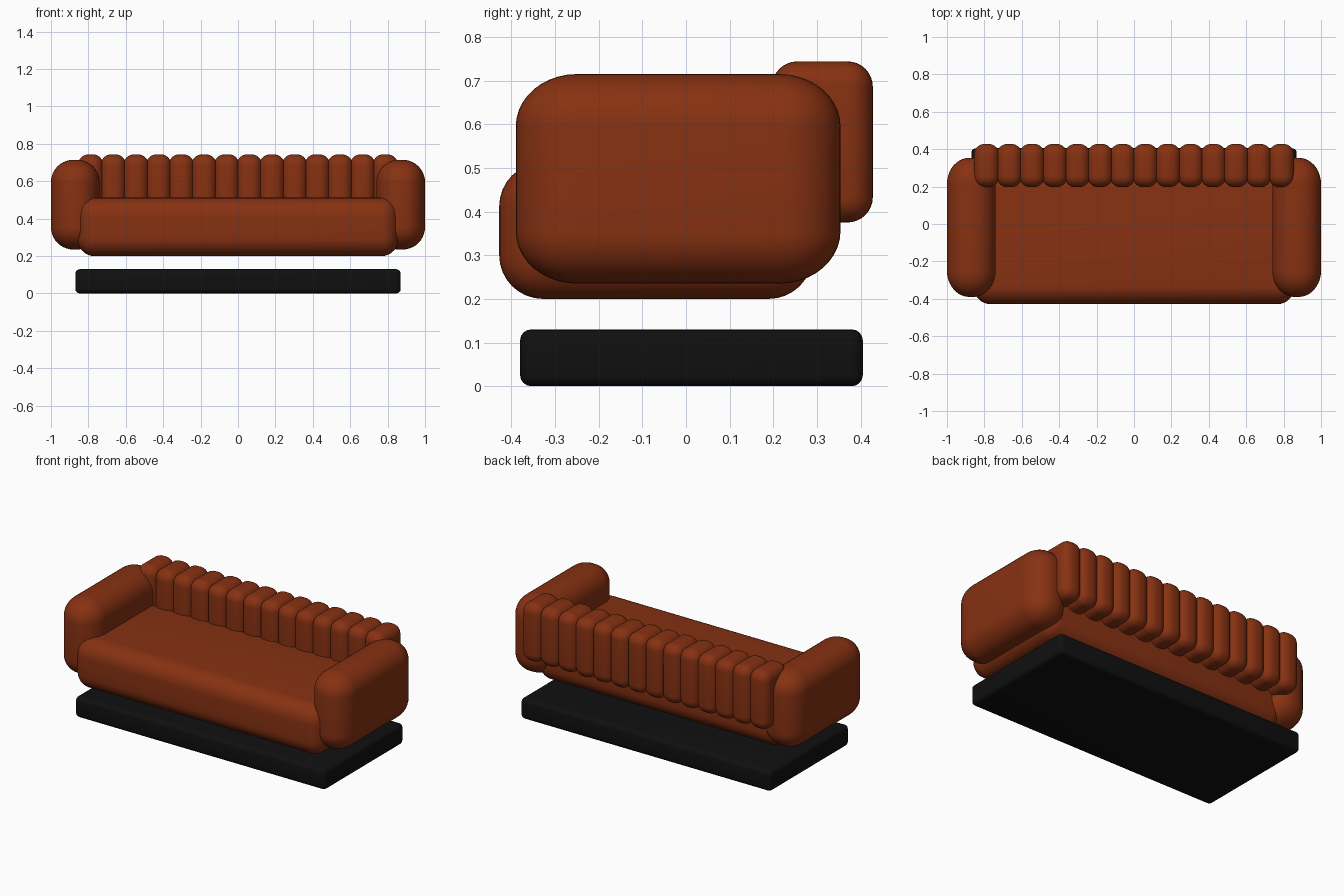
import bpy
import bmesh
from mathutils import Vector

default_cube = bpy.data.objects.get("Cube")
if default_cube:
    bpy.data.objects.remove(default_cube, do_unlink=True)


def make_material(name, color, roughness):
    mat = bpy.data.materials.new(name)
    mat.use_nodes = True
    mat.diffuse_color = color
    shader = mat.node_tree.nodes["Principled BSDF"]
    shader.inputs["Base Color"].default_value = color
    shader.inputs["Roughness"].default_value = roughness
    return mat


leather = make_material("rust_leather", (0.24, 0.031, 0.006, 1), 0.6)
black = make_material("black_plinth", (0.005, 0.005, 0.005, 1), 0.6)


def rounded_box(name, low, high, radii, mat, segments=8):
    """Box between two corners, its edges rounded by a radius per axis."""
    low, high, radii = Vector(low), Vector(high), Vector(radii)
    size = high - low
    bm = bmesh.new()
    bmesh.ops.create_cube(bm, size=1)
    # Bevel in radius units, then scale so each axis gets its own radius
    bmesh.ops.scale(bm, verts=bm.verts, vec=[s / r for s, r in zip(size, radii)])
    bmesh.ops.bevel(bm, geom=bm.edges[:], offset=1, segments=segments,
                    profile=0.5, affect='EDGES', clamp_overlap=True)
    bmesh.ops.scale(bm, verts=bm.verts, vec=radii)
    mesh = bpy.data.meshes.new(name)
    bm.to_mesh(mesh)
    bm.free()
    mesh.materials.append(mat)
    obj = bpy.data.objects.new(name, mesh)
    obj.location = (low + high) / 2
    bpy.context.collection.objects.link(obj)
    bpy.ops.object.select_all(action='DESELECT')
    obj.select_set(True)
    bpy.context.view_layer.objects.active = obj
    bpy.ops.object.shade_smooth_by_angle()
    return obj


# Plinth and seat
rounded_box("plinth", (-0.87, -0.38, 0), (0.87, 0.405, 0.13),
            (0.025, 0.025, 0.025), black, 4)
rounded_box("seat", (-0.86, -0.428, 0.2), (0.86, 0.29, 0.512),
            (0.09, 0.1, 0.1), leather)

# Arms
for side, inner, outer in (("right", -1, -0.74), ("left", 0.74, 1)):
    rounded_box(side + "_arm", (inner, -0.39, 0.235), (outer, 0.354, 0.715),
                (0.12, 0.14, 0.12), leather, 10)

# Row of upright back rolls
ROLLS = 14
PITCH = 0.1212
HALF_WIDTH = 0.068
for i in range(ROLLS):
    x = (i - (ROLLS - 1) / 2) * PITCH
    rounded_box(f"back_roll_{i + 1}", (x - HALF_WIDTH, 0.197, 0.375),
                (x + HALF_WIDTH, 0.428, 0.744), (0.058, 0.058, 0.058), leather)
